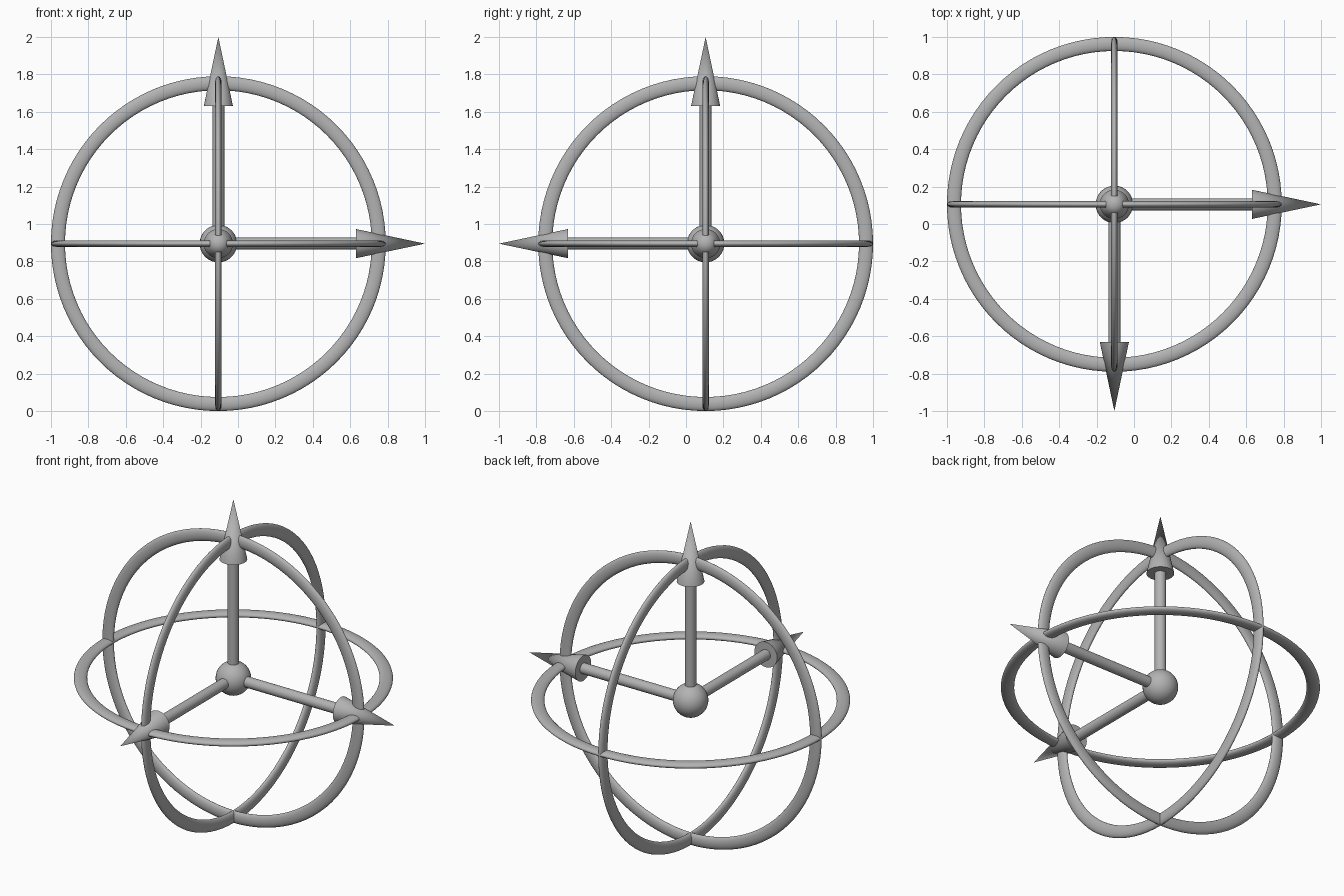
import bpy, math
from mathutils import Vector, Matrix

if "Cube" in bpy.data.objects:
    bpy.data.objects.remove(bpy.data.objects["Cube"])

CENTRE = Vector((-0.105, 0.105, 0.895))

grey = bpy.data.materials.new("grey")
grey.diffuse_color = (0.45, 0.45, 0.45, 1)
grey.use_nodes = True
grey.node_tree.nodes["Principled BSDF"].inputs["Base Color"].default_value = grey.diffuse_color


def finish(name, rotation, offset=Vector((0, 0, 0))):
    """Name, colour, orient and smooth the active object."""
    ob = bpy.context.object
    ob.name = name
    ob.data.materials.append(grey)
    ob.data.transform(Matrix.Translation(CENTRE) @ rotation @ Matrix.Translation(offset))
    bpy.ops.object.shade_smooth_by_angle(angle=math.radians(40))


def ring(name, rotation):
    """Ring with an elliptical section, flattened along its axis."""
    bpy.ops.mesh.primitive_torus_add(major_radius=0.8575, minor_radius=0.0375,
                                     major_segments=96, minor_segments=20)
    finish(name, Matrix.Diagonal((1, 1, 1, 1)) @ rotation @ Matrix.Diagonal((1, 1, 0.48, 1)))


def arrow(name, rotation):
    """Round shaft with a long cone head, pointing along local z."""
    bpy.ops.mesh.primitive_cylinder_add(vertices=32, radius=0.032, depth=0.75)
    finish(name + "_shaft", rotation, Vector((0, 0, 0.375)))
    bpy.ops.mesh.primitive_cone_add(vertices=32, radius1=0.078, radius2=0, depth=0.37)
    finish(name + "_head", rotation, Vector((0, 0, 0.92)))


# Turns local z to each axis: up, right, towards the front
turns = {
    "up": Matrix.Identity(4),
    "right": Matrix.Rotation(math.pi / 2, 4, 'Y'),
    "front": Matrix.Rotation(math.pi / 2, 4, 'X'),
}
for label, turn in turns.items():
    ring(label + "_axis_ring", turn)
    arrow(label + "_arrow", turn)

# Ball at the origin of the arrows
bpy.ops.mesh.primitive_uv_sphere_add(segments=32, ring_count=20, radius=0.1)
finish("centre_ball", Matrix.Identity(4))
